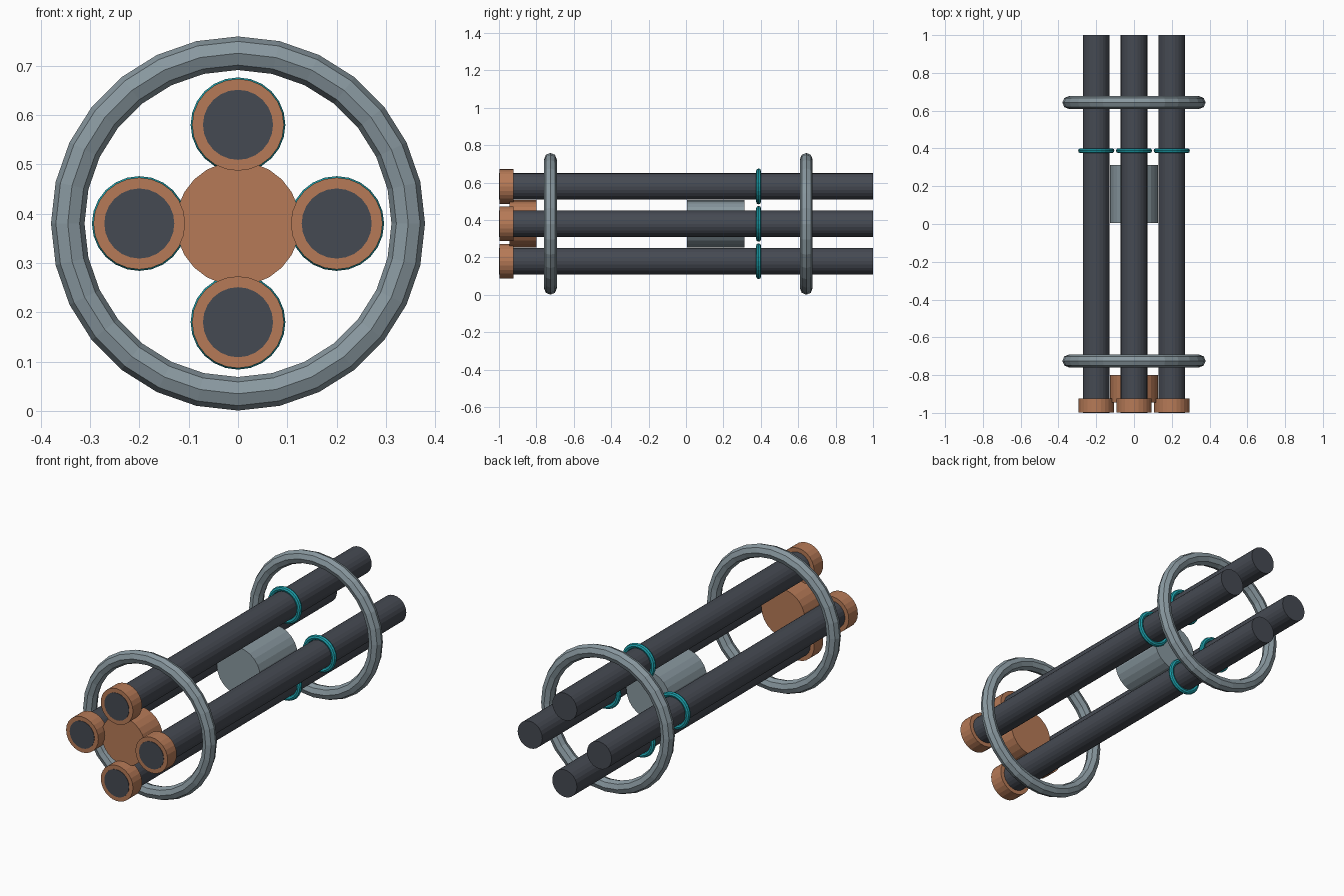
import bpy
from math import radians, cos, sin, pi

if "Cube" in bpy.data.objects:
    bpy.data.objects.remove(bpy.data.objects["Cube"], do_unlink=True)

AXIS_Z = 0.38      # height of the central axis
SPREAD = 0.2       # distance of each tube from the axis


def material(name, rgb):
    mat = bpy.data.materials.new(name)
    mat.use_nodes = True
    mat.diffuse_color = (*rgb, 1)
    mat.node_tree.nodes["Principled BSDF"].inputs["Base Color"].default_value = (*rgb, 1)
    return mat


dark = material("dark charcoal", (0.06, 0.068, 0.085))
copper = material("copper", (0.47, 0.195, 0.095))
steel = material("steel grey", (0.25, 0.315, 0.35))
teal = material("teal", (0.012, 0.36, 0.42))


def finish(name, mat):
    obj = bpy.context.object
    obj.name = name
    obj.data.materials.append(mat)
    return obj


def rod(name, mat, x, z, y0, y1, radius, sides=24):
    """Cylinder lying along y."""
    bpy.ops.mesh.primitive_cylinder_add(
        vertices=sides, radius=radius, depth=y1 - y0,
        location=(x, (y0 + y1) / 2, z), rotation=(radians(90), 0, 0))
    return finish(name, mat)


def hoop(name, mat, x, y, z, major, minor, segments, sides=8):
    """Torus facing along y."""
    bpy.ops.mesh.primitive_torus_add(
        major_segments=segments, minor_segments=sides,
        major_radius=major, minor_radius=minor,
        location=(x, y, z), rotation=(radians(90), 0, 0))
    return finish(name, mat)


# Four tubes around the axis, each with a muzzle collar and a thin band
for i, side in enumerate(("left", "top", "right", "bottom")):
    a = i * pi / 2
    x, z = SPREAD * cos(a), AXIS_Z + SPREAD * sin(a)
    rod(side + "_tube", dark, x, z, -1, 1, 0.071)
    rod(side + "_collar", copper, x, z, -0.998, -0.923, 0.093)
    hoop(side + "_band", teal, x, 0.388, z, 0.083, 0.013, 24)

# Central hub and core between the tubes
rod("front_hub", copper, 0, AXIS_Z, -0.945, -0.8, 0.126)
rod("middle_core", steel, 0, AXIS_Z, 0.005, 0.313, 0.126)

# Large hoops surrounding the bundle
for name, y in (("front_hoop", -0.725), ("rear_hoop", 0.643)):
    hoop(name, steel, 0, y, AXIS_Z, 0.345, 0.034, 28)
